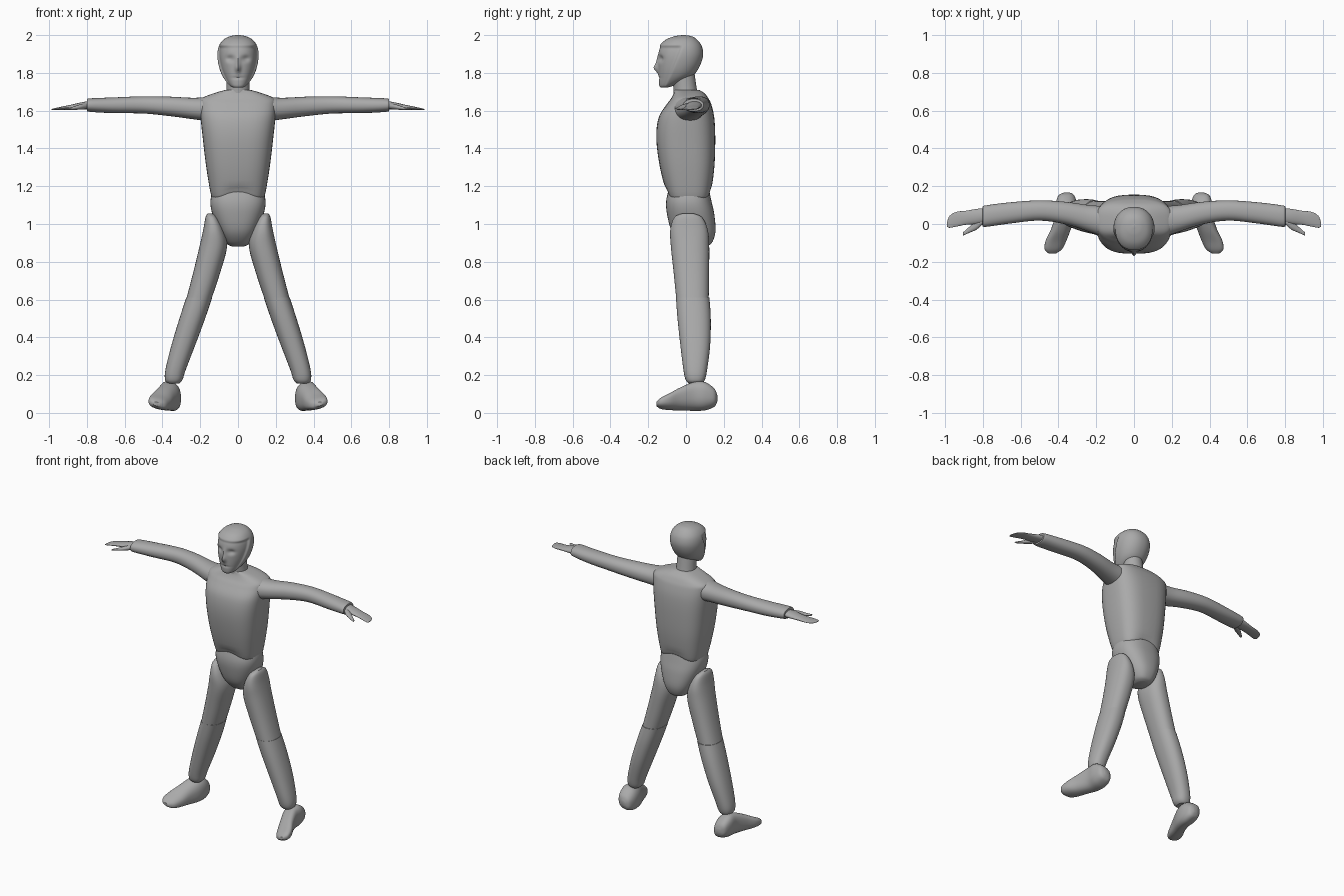
import bpy, bmesh, math
from mathutils import Vector

cube = bpy.data.objects.get("Cube")
if cube:
    bpy.data.objects.remove(cube, do_unlink=True)

GREY = (0.4, 0.4, 0.4, 1)
grey = bpy.data.materials.new("plain grey")
grey.use_nodes = True
grey.diffuse_color = GREY
grey.node_tree.nodes["Principled BSDF"].inputs["Base Color"].default_value = GREY


def smooth_rows(rows, steps):
    """Catmull-Rom interpolation through the given cross-section rows."""
    rows = [Vector(r) for r in rows]
    padded = [rows[0]] + rows + [rows[-1]]
    result = []
    for p, a, b, n in zip(padded, padded[1:], padded[2:], padded[3:]):
        for i in range(steps):
            t = i / steps
            result.append(0.5 * (2 * a + (b - p) * t + (2 * p - 5 * a + 4 * b - n) * t * t
                                 + (3 * a - p - 3 * b + n) * t ** 3))
    return result + [rows[-1]]


def loft(name, axis, rows, power=2.0, side=1, shape=None, steps=5, segments=40):
    """Skin rounded sections. Row: position on axis, then low/high on the other two axes."""
    bm = bmesh.new()
    rings = []
    for pos, a0, a1, b0, b1 in smooth_rows(rows, steps):
        ring = []
        for k in range(segments):
            angle = math.tau * k / segments
            c, s = math.cos(angle), math.sin(angle)
            a = (a0 + a1) / 2 + (a1 - a0) / 2 * math.copysign(abs(c) ** (2 / power), c)
            b = (b0 + b1) / 2 + (b1 - b0) / 2 * math.copysign(abs(s) ** (2 / power), s)
            co = [a, b]
            co.insert("xyz".index(axis), pos)
            co = Vector(co)
            if shape:
                co = shape(co)
            co.x *= side
            ring.append(bm.verts.new(co))
        rings.append(ring)
    for lower, upper in zip(rings, rings[1:]):
        for k in range(segments):
            j = (k + 1) % segments
            bm.faces.new((lower[k], lower[j], upper[j], upper[k]))
    bm.faces.new(rings[0])
    bm.faces.new(rings[-1])
    bmesh.ops.recalc_face_normals(bm, faces=bm.faces)
    mesh = bpy.data.meshes.new(name)
    bm.to_mesh(mesh)
    bm.free()
    mesh.materials.append(grey)
    obj = bpy.data.objects.new(name, mesh)
    bpy.context.collection.objects.link(obj)
    bpy.ops.object.select_all(action="DESELECT")
    obj.select_set(True)
    bpy.context.view_layer.objects.active = obj
    bpy.ops.object.shade_smooth_by_angle(angle=math.radians(40))
    return obj


def upright(name, rows, **options):
    """Loft along z that is symmetric in x. Row: height, half width, front, back."""
    return loft(name, "z", [(z, -w, w, f, b) for z, w, f, b in rows], **options)


def ramp(value, width):
    t = min(max(value / width, 0), 1)
    return t * t * (3 - 2 * t)


def bump(co, x, z, rx, rz):
    return math.exp(-((abs(co.x) - x) / rx) ** 2 - ((co.z - z) / rz) ** 2)


def face_shape(co):
    """Recess the face below the hairline, then add nose, eye sockets and mouth."""
    front = ramp(-0.075 - co.y, 0.04)
    recess = ramp(-0.04 - co.y - 0.4 * (1.88 - co.z), 0.025) * ramp(1.95 - co.z, 0.02)
    co.x *= 1 - 0.09 * recess
    co.y += 0.008 * recess
    co.y += front * (0.014 * bump(co, 0.042, 1.875, 0.022, 0.016)
                     + 0.005 * bump(co, 0, 1.773, 0.03, 0.006)
                     - 0.022 * bump(co, 0, 1.825, 0.013, 0.022)
                     - 0.008 * bump(co, 0, 1.86, 0.011, 0.03))
    return co


def arch_hem(co):
    """Raise the middle of the torso's lower hem."""
    co.z += 0.035 * ramp(0.13 - abs(co.x), 0.12) * ramp(1.22 - co.z, 0.08)
    return co


def foot_roll(co):
    """Tilt the sole so its inner edge is lowest."""
    centre = 0.39 - 0.28 * co.y
    co.z += 0.2 * (co.x - centre)
    return co


# Head with hair cap and face
upright("head", [
    (1.722, .025, -.142, -.1), (1.735, .047, -.15, -.06), (1.78, .08, -.153, .03),
    (1.83, .1, -.155, .07), (1.89, .109, -.155, .09), (1.94, .102, -.142, .084),
    (1.975, .078, -.108, .06), (1.994, .042, -.06, .03), (2, .006, -.02, -.01),
], power=2.2, shape=face_shape, steps=9, segments=96)

# Neck
upright("neck", [(1.66, .07, -.065, .07), (1.71, .062, -.066, .058), (1.8, .06, -.075, .045)])

# Torso
upright("torso", [
    (1.135, .125, -.09, .12), (1.15, .142, -.1, .13), (1.3, .168, -.138, .15),
    (1.45, .186, -.157, .155), (1.56, .198, -.146, .15), (1.63, .202, -.105, .135),
    (1.663, .195, -.08, .12), (1.69, .135, -.066, .1), (1.71, .066, -.062, .07),
], power=2.9, shape=arch_hem)

# Pelvis
upright("pelvis", [
    (.882, .035, .02, .11), (.9, .065, -.025, .137), (.96, .1, -.075, .156),
    (1.05, .135, -.1, .15), (1.12, .146, -.105, .135), (1.19, .13, -.09, .12),
], power=2.5)

for label, side in (("left", 1), ("right", -1)):
    # Thigh and shin
    loft(label + "_thigh", "z", [
        (1.056, .135, .16, -.02, .04), (1.035, .108, .172, -.062, .085),
        (.97, .075, .184, -.083, .115), (.88, .058, .204, -.08, .123),
        (.74, .095, .238, -.065, .122), (.59, .145, .277, -.05, .12),
    ], power=2.3, side=side)
    loft(label + "_shin", "z", [
        (.61, .137, .274, -.053, .124), (.5, .174, .31, -.045, .131),
        (.36, .226, .352, -.03, .128), (.23, .276, .384, -.014, .112),
        (.175, .294, .386, -.002, .1), (.155, .312, .37, .015, .085),
    ], power=2.3, side=side)

    # Foot
    loft(label + "_foot", "y", [
        (.166, .34, .37, .06, .09), (.15, .315, .4, .032, .125),
        (.1, .302, .415, .016, .162), (.04, .308, .418, .016, .164),
        (-.03, .335, .44, .017, .135), (-.09, .358, .468, .018, .1),
        (-.135, .382, .472, .024, .077), (-.157, .415, .45, .038, .058),
    ], power=2.5, side=side, shape=foot_roll)

    # Arm
    loft(label + "_arm", "x", [
        (.17, -.065, .095, 1.545, 1.672), (.24, -.04, .1, 1.555, 1.668),
        (.36, -.002, .117, 1.571, 1.674), (.5, .018, .125, 1.585, 1.676),
        (.66, .002, .114, 1.587, 1.67), (.785, -.015, .098, 1.594, 1.665),
        (.8, -.008, .09, 1.602, 1.657),
    ], power=2.2, side=side)

    # Hand with thumb
    loft(label + "_hand", "x", [
        (.78, .008, .085, 1.608, 1.652), (.83, .0, .08, 1.606, 1.644),
        (.89, -.004, .07, 1.605, 1.63), (.94, -.014, .064, 1.604, 1.62),
        (.975, -.02, .043, 1.603, 1.612), (.988, -.015, .012, 1.604, 1.608),
    ], side=side)
    loft(label + "_thumb", "x", [
        (.79, .008, .05, 1.61, 1.642), (.83, -.028, .02, 1.606, 1.635),
        (.87, -.046, -.014, 1.604, 1.622), (.905, -.062, -.045, 1.604, 1.612),
    ], side=side, segments=24)
